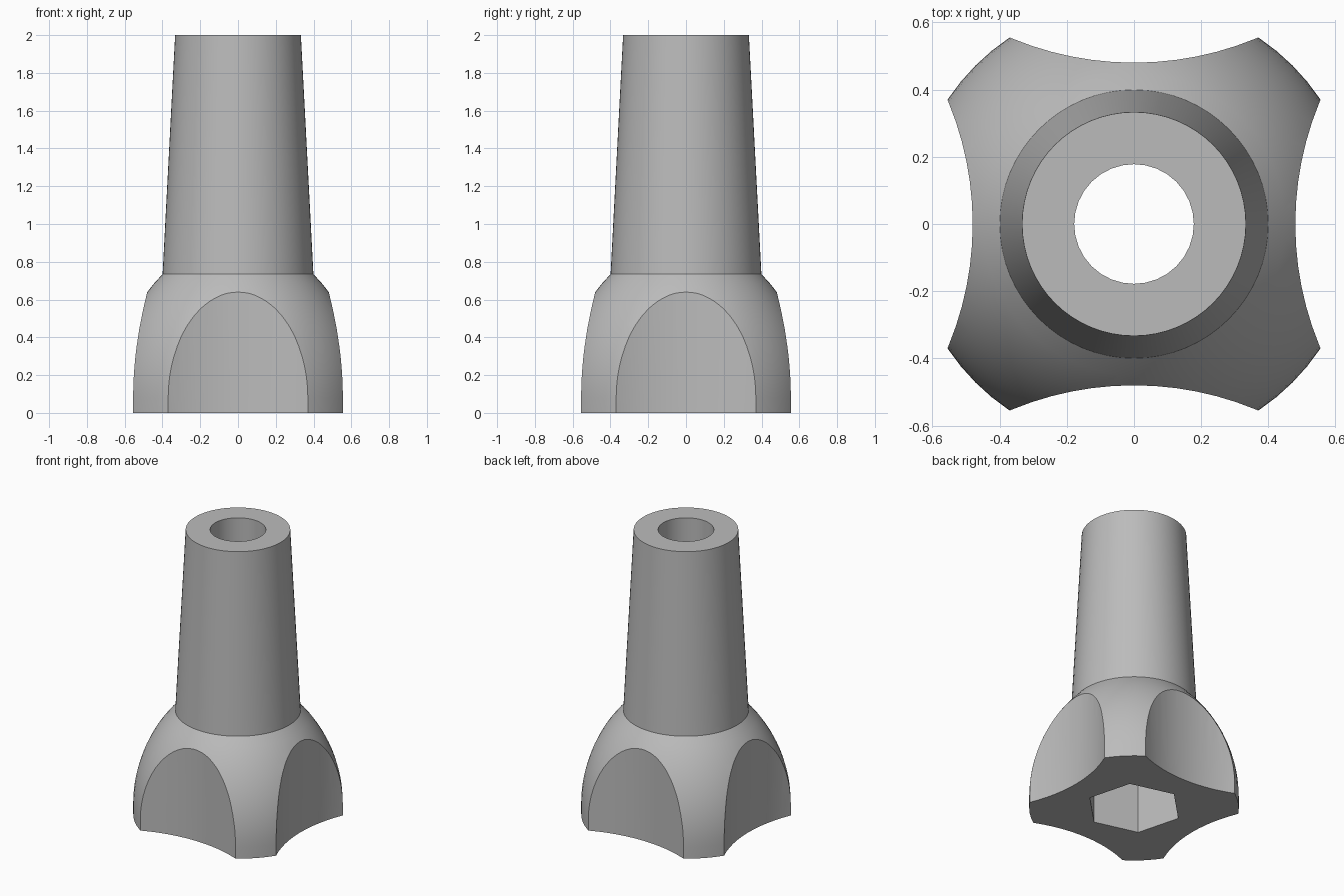
import bpy
import bmesh
from math import sin, cos, pi, sqrt, radians

cube = bpy.data.objects.get("Cube")
if cube:
    bpy.data.objects.remove(cube, do_unlink=True)

grey = bpy.data.materials.new("plain grey")
grey.use_nodes = True
colour = (0.5, 0.5, 0.5, 1)
grey.diffuse_color = colour
grey.node_tree.nodes["Principled BSDF"].inputs["Base Color"].default_value = colour


def lathe(name, profile, sides, turn=0.0, centre=(0, 0)):
    """Closed solid turned about a vertical axis from (radius, height) points."""
    bm = bmesh.new()
    rings = []
    for r, z in profile:
        angles = [turn + 2 * pi * i / sides for i in range(sides)]
        rings.append([bm.verts.new((centre[0] + r * cos(a), centre[1] + r * sin(a), z))
                      for a in angles])
    for low, high in zip(rings, rings[1:]):
        for i in range(sides):
            j = (i + 1) % sides
            bm.faces.new((low[i], low[j], high[j], high[i]))
    bm.faces.new(rings[0][::-1])
    bm.faces.new(rings[-1])
    mesh = bpy.data.meshes.new(name)
    bm.to_mesh(mesh)
    bm.free()
    mesh.materials.append(grey)
    obj = bpy.data.objects.new(name, mesh)
    bpy.context.collection.objects.link(obj)
    return obj


def select(obj):
    bpy.ops.object.select_all(action='DESELECT')
    obj.select_set(True)
    bpy.context.view_layer.objects.active = obj


def cut(body, cutter):
    cutter.hide_render = True
    mod = body.modifiers.new("cut", 'BOOLEAN')
    mod.operation = 'DIFFERENCE'
    mod.solver = 'EXACT'
    mod.object = cutter
    select(body)
    bpy.ops.object.modifier_apply(modifier=mod.name)
    bpy.data.objects.remove(cutter, do_unlink=True)


# Domed base with a short straight foot, then the tapering stem
BASE_R, FOOT, SHOULDER, ARC = 0.667, 0.08, 0.735, 0.935
profile = [(BASE_R, 0)]
STEPS = 12
for i in range(STEPS + 1):
    h = (SHOULDER - FOOT) * i / STEPS
    profile.append((BASE_R - ARC + sqrt(ARC * ARC - h * h), FOOT + h))
profile.append((0.333, 2))
knob = lathe("knob_body", profile, 64)

# Four concave finger scoops
SCOOP_R = 0.95
reach = 0.48 + SCOOP_R
for k in range(4):
    a = k * pi / 2
    cut(knob, lathe("scoop_cutter", [(SCOOP_R, -0.2), (SCOOP_R, 1)], 96, a,
                    (reach * cos(a), reach * sin(a))))

# Round bore through the stem and hexagonal pocket underneath
cut(knob, lathe("bore_cutter", [(0.178, -0.2), (0.178, 2.2)], 32))
cut(knob, lathe("hex_cutter", [(0.31, -0.2), (0.31, 0.45)], 6, pi / 4))

select(knob)
bpy.ops.object.shade_smooth_by_angle(angle=radians(28))
